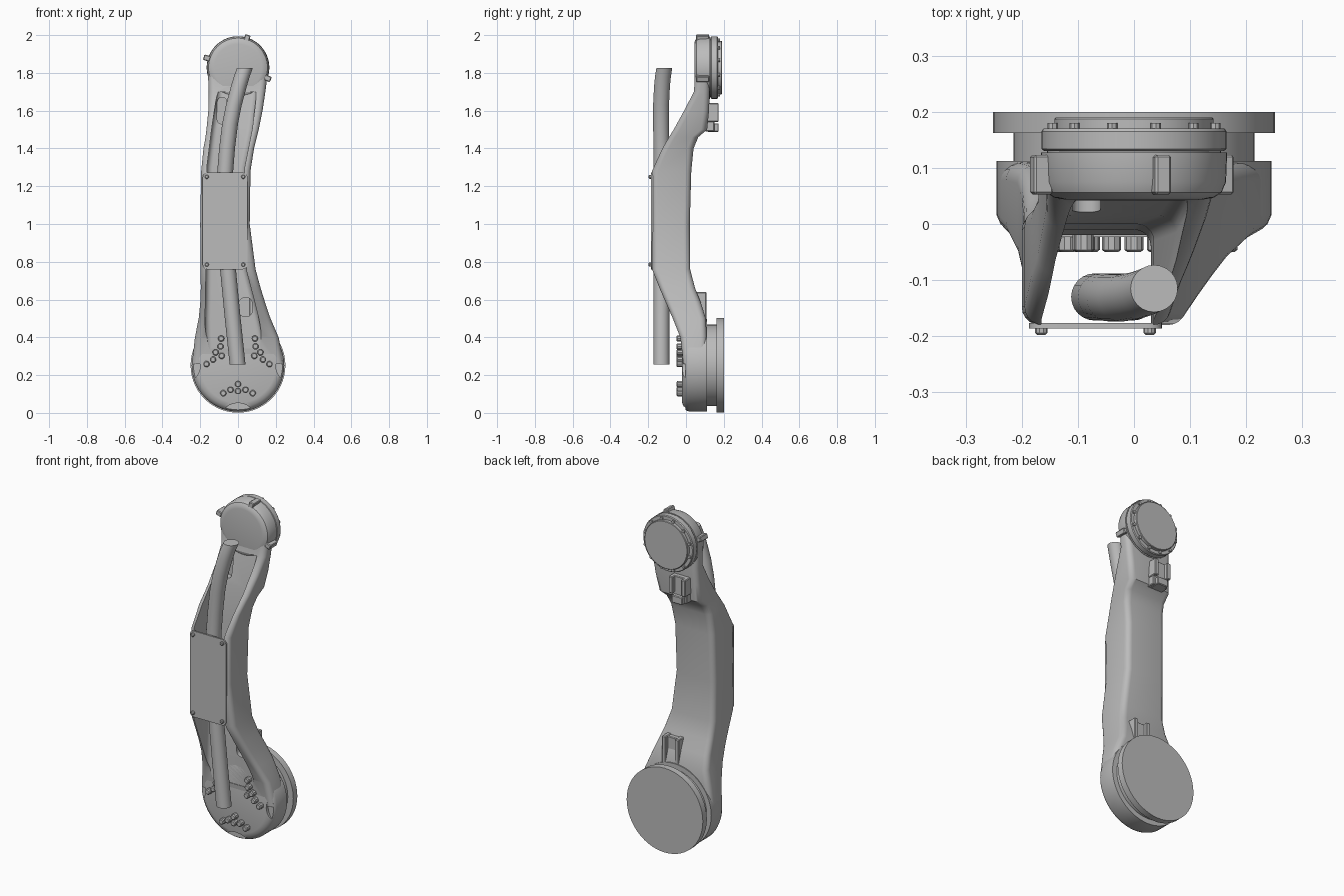
import bpy, bmesh, math
from mathutils import Vector, Matrix

if "Cube" in bpy.data.objects:
    bpy.data.objects.remove(bpy.data.objects["Cube"], do_unlink=True)

grey = bpy.data.materials.new("machined grey")
grey.use_nodes = True
COLOUR = (0.5, 0.5, 0.5, 1)
grey.diffuse_color = COLOUR
grey.node_tree.nodes["Principled BSDF"].inputs["Base Color"].default_value = COLOUR

LOW, HIGH = (0, 0.252), (0, 1.828)   # joint centres (x, z)


def finish(name, bm, angle=32):
    bmesh.ops.recalc_face_normals(bm, faces=bm.faces)
    mesh = bpy.data.meshes.new(name)
    bm.to_mesh(mesh)
    bm.free()
    mesh.materials.append(grey)
    ob = bpy.data.objects.new(name, mesh)
    bpy.context.collection.objects.link(ob)
    smooth(ob, angle)
    return ob


def smooth(ob, angle=32):
    bpy.ops.object.select_all(action='DESELECT')
    ob.select_set(True)
    bpy.context.view_layer.objects.active = ob
    bpy.ops.object.shade_smooth_by_angle(angle=math.radians(angle))


def loft(name, rings, angle=32):
    bm = bmesh.new()
    rows = [[bm.verts.new(p) for p in ring] for ring in rings]
    n = len(rows[0])
    for a, b in zip(rows, rows[1:]):
        for i in range(n):
            j = (i + 1) % n
            bm.faces.new((a[i], a[j], b[j], b[i]))
    bm.faces.new(rows[0])
    bm.faces.new(rows[-1])
    return finish(name, bm, angle)


def rounded(x0, x1, y0, y1, r, steps=5):
    """Rounded rectangle outline as 2D points."""
    r = min(r, (x1 - x0) * 0.45, (y1 - y0) * 0.45)
    pts = []
    for q, (cx, cy) in enumerate([(x1 - r, y1 - r), (x0 + r, y1 - r), (x0 + r, y0 + r), (x1 - r, y0 + r)]):
        for s in range(steps + 1):
            a = (q + s / steps) * math.pi / 2
            pts.append((cx + r * math.cos(a), cy + r * math.sin(a)))
    return pts


def shell(name, sections, r):
    """Loft of rounded rectangles; each section is z, left, right, front, back."""
    return loft(name, [[Vector((x, y, z)) for x, y in rounded(a, b, c, d, r)]
                       for z, a, b, c, d in sections], 40)


def turned(name, centre, profile, seg=56):
    """Solid of revolution about a y axis; profile holds (y, radius)."""
    rings = [[Vector((centre[0] + r * math.cos(math.tau * i / seg), y,
                      centre[1] + r * math.sin(math.tau * i / seg))) for i in range(seg)]
             for y, r in profile]
    return loft(name, rings)


def box(name, size, place, tilt=0, bevel=0.004):
    bm = bmesh.new()
    bmesh.ops.create_cube(bm, size=1, matrix=Matrix.Translation(place) @ Matrix.Rotation(tilt, 4, 'Y')
                          @ Matrix.Diagonal((*size, 1)))
    bmesh.ops.bevel(bm, geom=bm.edges[:], offset=bevel, segments=1, affect='EDGES')
    return finish(name, bm)


def cut(ob, cutter):
    mod = ob.modifiers.new("cut", 'BOOLEAN')
    mod.operation, mod.solver, mod.object = 'DIFFERENCE', 'EXACT', cutter
    bpy.ops.object.select_all(action='DESELECT')
    ob.select_set(True)
    bpy.context.view_layer.objects.active = ob
    bpy.ops.object.modifier_apply(modifier=mod.name)
    bpy.data.objects.remove(cutter, do_unlink=True)


# Curved hollow arm casting
arm = shell("arm_casting", [
    (0.26, -.243, .243, -.014, .11), (0.40, -.228, .215, -.03, .11),
    (0.50, -.208, .172, -.07, .105), (0.58, -.2, .145, -.105, .08),
    (0.66, -.197, .12, -.14, .048), (0.76, -.198, .093, -.18, .022),
    (1.0, -.2, .062, -.18, .02), (1.28, -.195, .066, -.18, .028),
    (1.40, -.183, .085, -.125, .04), (1.46, -.172, .1, -.09, .065),
    (1.50, -.167, .11, -.065, .112), (1.60, -.157, .13, -.01, .122),
    (1.70, -.155, .145, .042, .125), (1.82, -.16, .16, .05, .125)], 0.032)

# Cable channel and its two access openings
cut(arm, shell("channel_cutter", [
    (0.34, -.17, .14, -.3, -.02), (0.5, -.175, .11, -.3, -.02),
    (0.6, -.172, .085, -.3, -.02), (0.75, -.17, .045, -.3, -.015),
    (1.0, -.17, .03, -.3, -.01), (1.3, -.165, .035, -.3, 0),
    (1.5, -.14, .075, -.3, .015), (1.7, -.11, .1, -.3, .055)], 0.03))
for x, z, w, h in [(.04, .56, .035, .05), (-.085, 1.6, .025, .07)]:
    outline = rounded(x - w, x + w, z - h, z + h, 0.03)
    cut(arm, loft("opening_cutter", [[Vector((p, y, q)) for p, q in outline] for y in (-.05, .06)]))
smooth(arm, 40)

# Lower joint: housing, neck and mounting disc
housing = turned("lower_joint_housing", LOW, [(-.02, .2), (-.014, .222), (0, .238), (.016, .245),
                                              (.112, .245), (.112, .215), (.165, .215)])
for k in range(3):
    a = (0, math.pi, -math.pi / 2)[k]
    spot = (LOW[0] + .3 * math.cos(a), LOW[1] + .3 * math.sin(a))
    cut(housing, turned("scoop_cutter", spot, [(-.1, .1), (-.002, .1)]))
smooth(housing)
turned("lower_mounting_disc", LOW, [(.162, .251), (.2, .251)])

# Three clusters of joint screws
for k in range(3):
    turn = Matrix.Rotation(math.tau * k / 3, 2)
    for x, z in [(0, -.1), (0, -.137), (.04, -.13), (-.04, -.13), (.078, -.148), (-.078, -.148)]:
        p = turn @ Vector((x, z))
        turned("joint_screw", (LOW[0] + p.x, LOW[1] + p.y),
               [(-.05, .012), (-.046, .017), (-.01, .017)], 10)

# Upper joint: rounded housing, flange and cap
turned("upper_joint_housing", HIGH, [(.044, .125), (.047, .142), (.056, .156), (.075, .164),
                                     (.127, .166), (.127, .155), (.132, .155)])
turned("upper_flange", HIGH, [(.13, .16), (.134, .165), (.165, .165), (.17, .161)])
turned("upper_cap", HIGH, [(.168, .142), (.187, .142), (.19, .139)])
for k in range(12):
    a = math.tau * (k + .5) / 12
    turned("flange_screw", (HIGH[0] + .15 * math.cos(a), HIGH[1] + .15 * math.sin(a)),
           [(.165, .009), (.18, .009)], 8)

# Lugs around the upper joint
for degrees, out in [(73, .163), (163, .172), (-20, .167)]:
    a = math.radians(degrees)
    box("upper_lug", (.036, .07, .03),
        (HIGH[0] + out * math.cos(a), .088, HIGH[1] + out * math.sin(a)), -a)

# Cover plate with corner screws
outline = rounded(-.187, .05, .76, 1.272, 0.025)
loft("cover_plate", [[Vector((x, y, z)) for x, z in outline] for y in (-.186, -.176)])
for x in (-.165, .028):
    for z in (.785, 1.25):
        turned("cover_screw", (x, z), [(-.198, .007), (-.194, .011), (-.18, .011)], 10)

# Cable running through the arm, cut level at both ends
path = [(.255, -.002, -.13), (.5, -.028, -.13), (.76, -.053, -.13), (1.0, -.068, -.13),
        (1.25, -.07, -.13), (1.4, -.058, -.13), (1.53, -.042, -.132), (1.63, -.022, -.132),
        (1.73, .005, -.127), (1.78, .02, -.122), (1.825, .036, -.115)]
loft("cable", [[Vector((x + .042 * math.cos(math.tau * i / 24), y + .042 * math.sin(math.tau * i / 24), z))
                for i in range(24)] for z, x, y in path], 40)

# Forked brackets on the back of the arm
for name, x, y, z, low in [("lower_bracket", .03, .07, .56, .03), ("upper_bracket", -.06, .135, 1.565, .1)]:
    box(name + "_base", (.1, .05, .15), (x, y - .01, z))
    for side in (-1, 1):
        box(name + "_prong", (.026, .075, .16 if z < 1 else .1),
            (x + side * .042, y, z if z < 1 else z + .025))
box("upper_bracket_tongue", (.07, .06, .045), (-.06, .143, 1.51))
